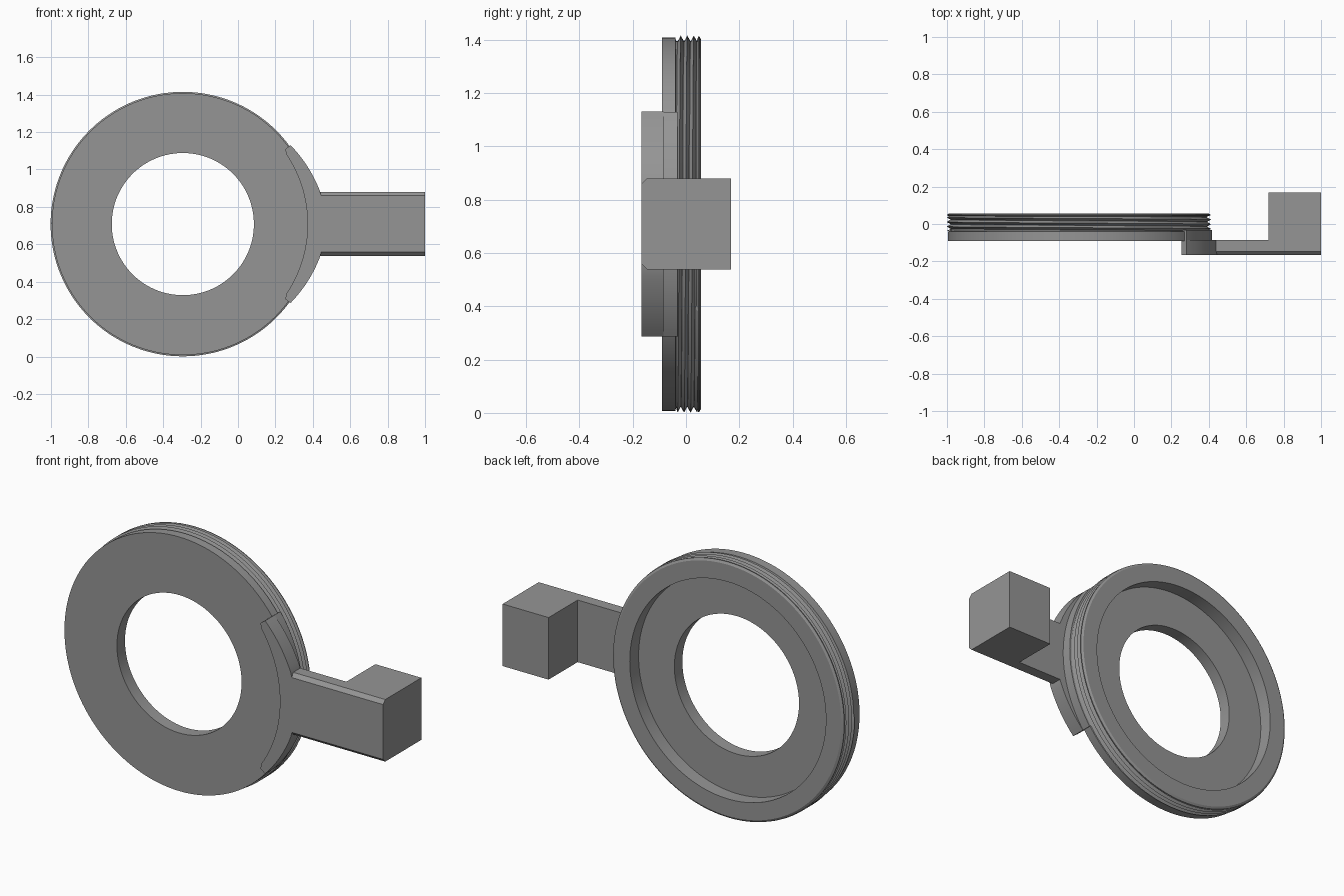
import bpy, bmesh, math

if "Cube" in bpy.data.objects:
    bpy.data.objects.remove(bpy.data.objects["Cube"])

CX, CZ = -0.295, 0.708      # ring centre
SEG = 144

grey = bpy.data.materials.new("plain grey")
grey.diffuse_color = (0.3, 0.3, 0.3, 1)
grey.use_nodes = True
grey.node_tree.nodes["Principled BSDF"].inputs["Base Color"].default_value = grey.diffuse_color


def make(name, verts, faces, smooth=None, recalc=True):
    mesh = bpy.data.meshes.new(name)
    mesh.from_pydata(verts, [], faces)
    if recalc:
        bm = bmesh.new()
        bm.from_mesh(mesh)
        bmesh.ops.recalc_face_normals(bm, faces=bm.faces)
        bm.to_mesh(mesh)
        bm.free()
    mesh.materials.append(grey)
    ob = bpy.data.objects.new(name, mesh)
    bpy.context.collection.objects.link(ob)
    if smooth:
        bpy.ops.object.select_all(action='DESELECT')
        ob.select_set(True)
        bpy.context.view_layer.objects.active = ob
        bpy.ops.object.shade_smooth_by_angle(angle=math.radians(smooth))
    return ob


def polar(r, a, y):
    return (CX + r * math.cos(a), y, CZ + r * math.sin(a))


def lathe(name, profile):
    n = len(profile)
    verts = [polar(r, 2 * math.pi * i / SEG, y) for i in range(SEG) for r, y in profile]
    faces = [(i * n + k, i * n + (k + 1) % n,
              (i + 1) % SEG * n + (k + 1) % n, (i + 1) % SEG * n + k)
             for i in range(SEG) for k in range(n)]
    return make(name, verts, faces, 25)


def crescent(name, half, inner, outer, y0, y1, steps=32):
    """Arc-shaped slab; inner and outer give a radius for an angle in degrees."""
    verts, faces = [], []
    for i in range(steps + 1):
        d = -half + 2 * half * i / steps
        a = math.radians(d)
        ri, ro = inner(abs(d)), outer(abs(d))
        verts += [polar(ri, a, y0), polar(ro, a, y0), polar(ro, a, y1), polar(ri, a, y1)]
    for i in range(steps):
        for k in range(4):
            j = (k + 1) % 4
            faces.append((i * 4 + k, i * 4 + j, i * 4 + 4 + j, i * 4 + 4 + k))
    faces += [(0, 1, 2, 3), tuple(steps * 4 + k for k in range(4))]
    return make(name, verts, faces, 25)


def prism_x(name, outline, x0, x1):
    """Extrude a (y, z) outline along x."""
    n = len(outline)
    verts = [(x, y, z) for x in (x0, x1) for y, z in outline]
    faces = [(k, (k + 1) % n, n + (k + 1) % n, n + k) for k in range(n)]
    faces += [tuple(range(n)), tuple(range(n, 2 * n))]
    return make(name, verts, faces)


# Ring body: front plate with hole, threaded rim, recess at the back
lathe("ring_body", [
    (0.38, -0.09), (0.70, -0.09), (0.70, -0.04), (0.686, -0.037), (0.686, 0.040),
    (0.704, 0.046), (0.704, 0.050), (0.692, 0.057), (0.598, 0.057),
    (0.598, -0.02), (0.38, -0.02)])

# Helical screw thread around the rim
PITCH, Y0, Y1 = 0.0245, -0.038, 0.046
rows = 11
verts = []
for i in range(SEG + 1):
    t = i / SEG
    for k in range(rows):
        y = Y0 + PITCH * (k / 2 - 1 + t)
        inside = Y0 <= y <= Y1
        r = 0.707 if k % 2 and inside else 0.685
        verts.append(polar(r, 2 * math.pi * t, min(max(y, Y0), Y1)))
faces = [(i * rows + k, i * rows + k + 1, (i + 1) * rows + k + 1, (i + 1) * rows + k)
         for i in range(SEG) for k in range(rows - 1)]
make("screw_thread", verts, faces, 25, recalc=False)

# Crescent bracket: wide front layer and thin lip over the rim
crescent("bracket_front", 36.2,
         lambda d: 0.667 + 0.012 * max(0, d - 34.5) / 1.7,
         lambda d: 0.755 - 0.041 * max(0, d - 13) / 23.2, -0.166, -0.085)
crescent("bracket_lip", 36.2, lambda d: 0.685, lambda d: 0.713, -0.09, -0.031)

# Arm and end block, both with chamfered front edges
ZB, ZT, YF, C = 0.538, 0.88, -0.166, 0.02


def outline(back):
    return [(YF, ZB + C), (YF + C, ZB), (back, ZB),
            (back, ZT), (YF + C, ZT), (YF, ZT - C)]


prism_x("arm", outline(-0.085), 0.41, 0.72)
prism_x("end_block", outline(0.168), 0.72, 1.0)
